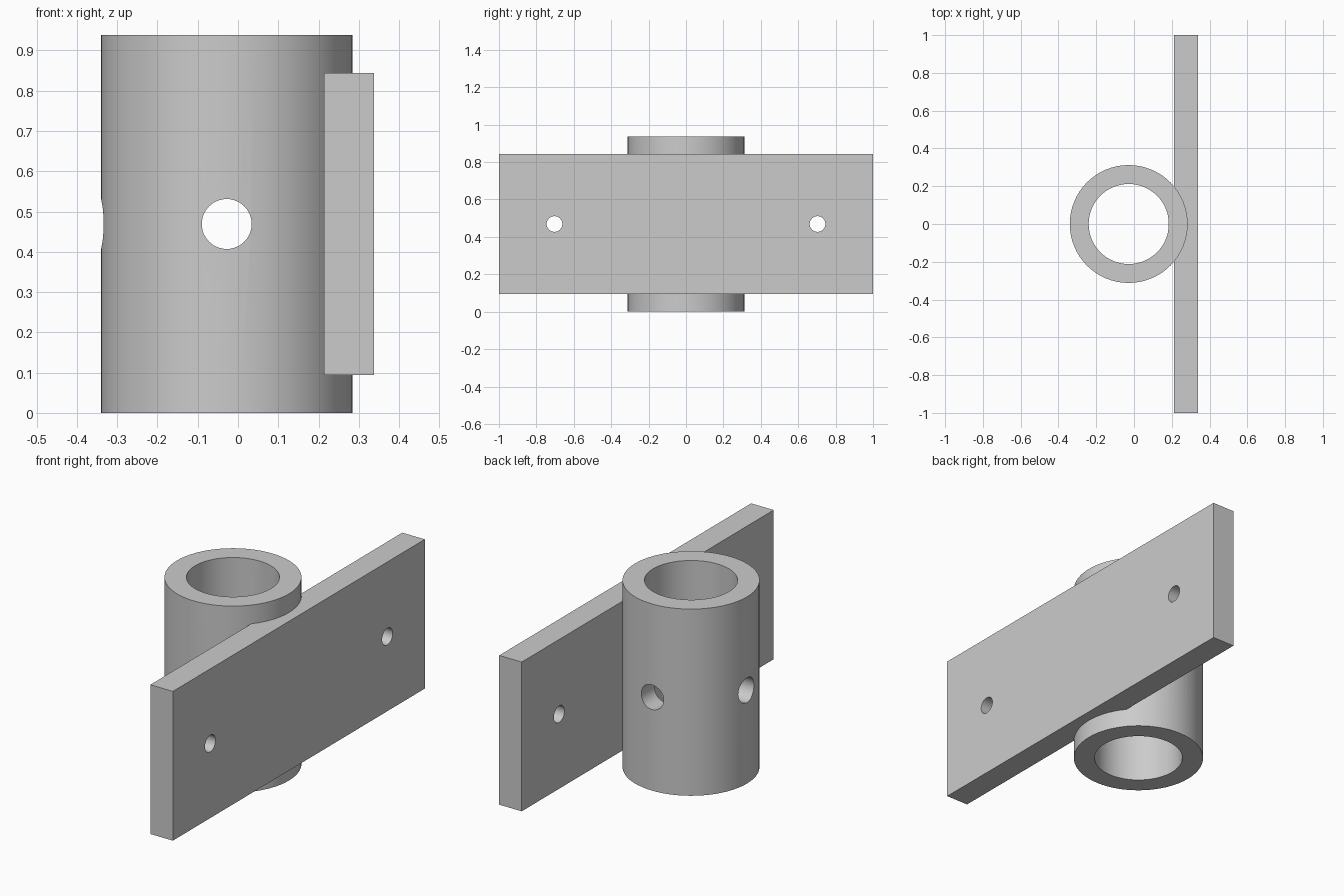
import bpy
import math

if "Cube" in bpy.data.objects:
    bpy.data.objects.remove(bpy.data.objects["Cube"], do_unlink=True)

# Main dimensions
TUBE_X, OUTER_R, BORE_R, TUBE_H = -0.028, 0.312, 0.212, 0.938
MID_Z = TUBE_H / 2
PLATE_X, PLATE_T, PLATE_H = 0.2755, 0.125, 0.75

steel = bpy.data.materials.new("plain_grey")
steel.use_nodes = True
grey = (0.6, 0.6, 0.6, 1)
steel.diffuse_color = grey
steel.node_tree.nodes["Principled BSDF"].inputs["Base Color"].default_value = grey


def cylinder(name, radius, depth, location, rotation=(0, 0, 0), sides=64):
    bpy.ops.mesh.primitive_cylinder_add(vertices=sides, radius=radius, depth=depth,
                                        location=location, rotation=rotation)
    obj = bpy.context.object
    obj.name = name
    return obj


def cut(target, cutter):
    """Subtract the cutter from the target, then discard the cutter."""
    mod = target.modifiers.new("cut", "BOOLEAN")
    mod.operation = "DIFFERENCE"
    mod.solver = "EXACT"
    mod.object = cutter
    bpy.context.view_layer.objects.active = target
    bpy.ops.object.modifier_apply(modifier=mod.name)
    bpy.data.objects.remove(cutter, do_unlink=True)


def finish(obj):
    obj.data.materials.clear()
    obj.data.materials.append(steel)
    bpy.ops.object.select_all(action="DESELECT")
    obj.select_set(True)
    bpy.context.view_layer.objects.active = obj
    bpy.ops.object.shade_smooth_by_angle(angle=math.radians(30))


# Upright tube with its bore
tube = cylinder("socket_tube", OUTER_R, TUBE_H, (TUBE_X, 0, MID_Z))
cut(tube, cylinder("bore_cutter", BORE_R, TUBE_H + 0.2, (TUBE_X, 0, MID_Z)))

# Cross hole front to back, and one hole in the wall opposite the plate
cut(tube, cylinder("cross_hole_cutter", 0.062, 1, (TUBE_X, 0, MID_Z),
                   (math.pi / 2, 0, 0), 48))
cut(tube, cylinder("side_hole_cutter", 0.062, 0.4, (TUBE_X - OUTER_R, 0, MID_Z),
                   (0, math.pi / 2, 0), 48))
finish(tube)

# Flat mounting plate, let into the tube wall
bpy.ops.mesh.primitive_cube_add(size=1, location=(PLATE_X, 0, MID_Z))
plate = bpy.context.object
plate.name = "mounting_plate"
plate.scale = (PLATE_T, 2, PLATE_H)
bpy.ops.object.transform_apply(location=False, rotation=False, scale=True)

# Bolt holes near both ends
for side in (-1, 1):
    cut(plate, cylinder("bolt_hole_cutter", 0.042, 0.4, (PLATE_X, side * 0.703, MID_Z),
                        (0, math.pi / 2, 0), 32))
finish(plate)
